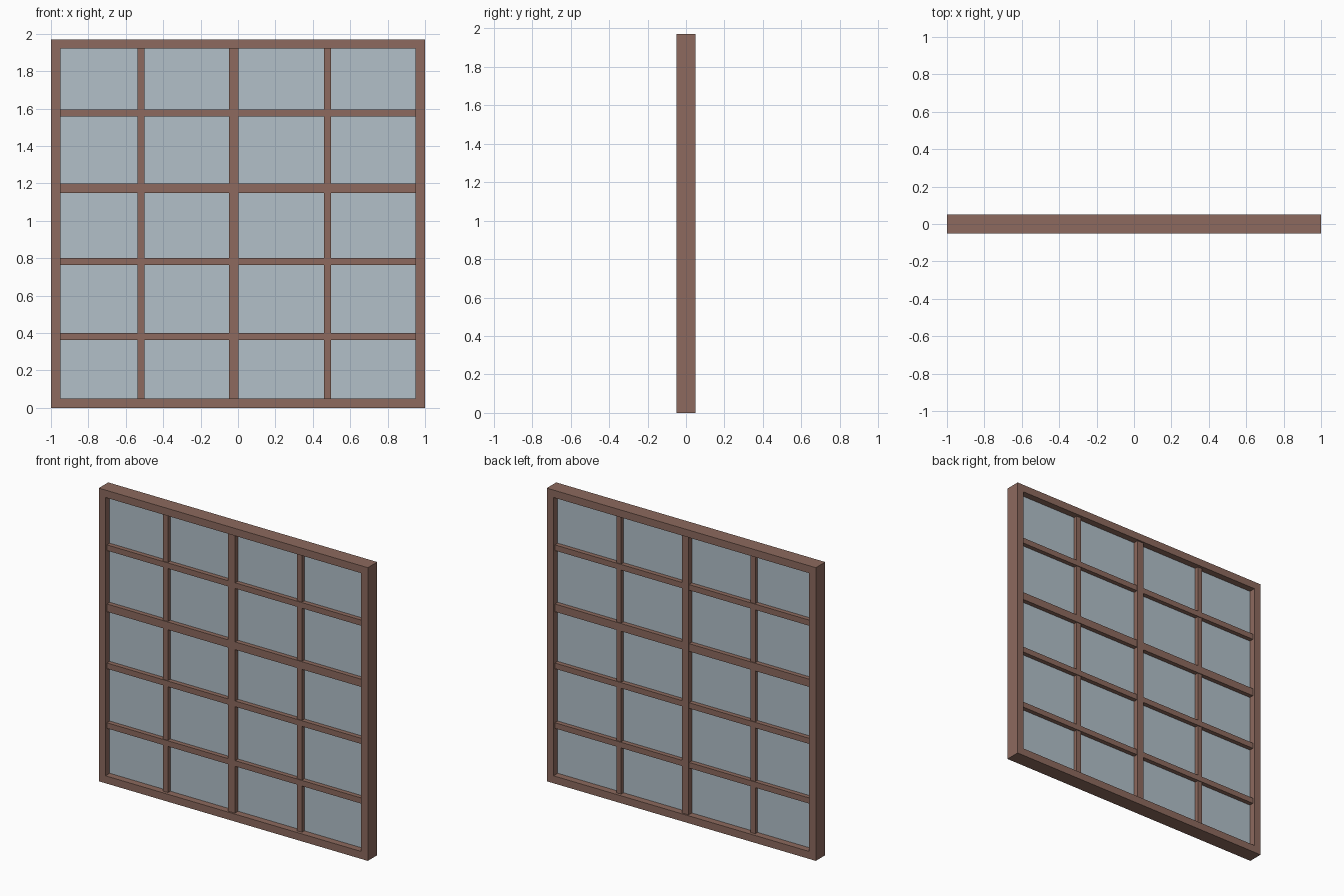
import bpy, bmesh

if "Cube" in bpy.data.objects:
    bpy.data.objects.remove(bpy.data.objects["Cube"])


def material(name, rgb):
    m = bpy.data.materials.new(name)
    m.diffuse_color = (*rgb, 1.0)
    m.use_nodes = True
    m.node_tree.nodes["Principled BSDF"].inputs["Base Color"].default_value = m.diffuse_color
    return m


WOOD = material("brown_wood", (0.266, 0.144, 0.112))
GLASS = material("pale_blue_glass", (0.445, 0.527, 0.584))


def box(name, x0, x1, z0, z1, half_depth, mat):
    """Box spanning x0..x1, z0..z1, centred on y = 0."""
    bm = bmesh.new()
    bmesh.ops.create_cube(bm, size=1.0)
    for v in bm.verts:
        v.co = (x1 if v.co.x > 0 else x0,
                half_depth if v.co.y > 0 else -half_depth,
                z1 if v.co.z > 0 else z0)
    mesh = bpy.data.meshes.new(name)
    bm.to_mesh(mesh)
    bm.free()
    mesh.materials.append(mat)
    obj = bpy.data.objects.new(name, mesh)
    bpy.context.collection.objects.link(obj)
    return obj


W, H, F = 1.0, 1.97, 0.05   # half width, height, frame width
IN = W - F

# Outer frame: one solid ring, extruded from a rectangle with a hole
bm = bmesh.new()
rings = []
for y in (-0.05, 0.05):
    for inset in (0, F):
        a = W - inset
        rings.append([bm.verts.new((x, y, z)) for x, z in
                      ((-a, inset), (a, inset), (a, H - inset), (-a, H - inset))])
fo, fi, bo, bi = rings
for p, q in ((fo, fi), (fi, bi), (bi, bo), (bo, fo)):
    for i in range(4):
        j = (i + 1) % 4
        bm.faces.new((p[i], p[j], q[j], q[i]))
bmesh.ops.dissolve_limit(bm, angle_limit=0.001, verts=bm.verts, edges=[])
bmesh.ops.recalc_face_normals(bm, faces=bm.faces)
mesh = bpy.data.meshes.new("outer_frame")
bm.to_mesh(mesh)
bm.free()
mesh.materials.append(WOOD)
bpy.context.collection.objects.link(bpy.data.objects.new("outer_frame", mesh))

# Glass pane
box("glass_pane", -IN, IN, F, H - F, 0.005, GLASS)

# Thick centre post
box("centre_post", -0.047, 0.004, F, H - F, 0.039, WOOD)

# Horizontal bars, the middle one thicker
for i, (z0, z1) in enumerate(((0.363, 0.401), (0.764, 0.802),
                              (1.147, 1.199), (1.558, 1.596))):
    box(f"horizontal_bar_{i + 1}", -IN, IN, z0, z1, 0.035, WOOD)

# Thin vertical bars
for side, x0, x1 in (("left", -0.536, -0.5), ("right", 0.461, 0.497)):
    box(f"{side}_vertical_bar", x0, x1, F, H - F, 0.03, WOOD)
